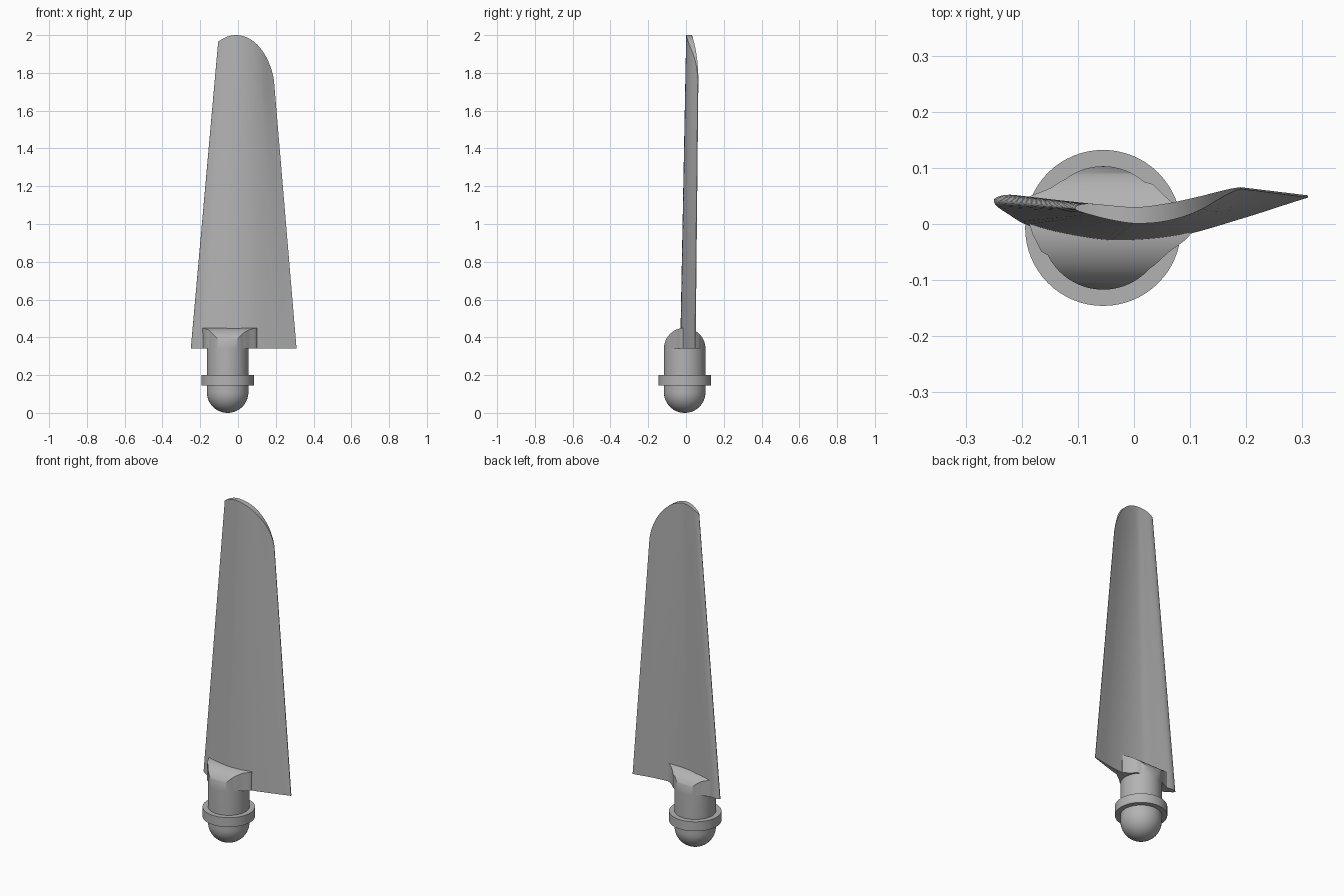
import bpy, bmesh, math

cube = bpy.data.objects.get("Cube")
if cube:
    bpy.data.objects.remove(cube, do_unlink=True)

grey = bpy.data.materials.new("plain grey")
grey.use_nodes = True
GREY = (0.45, 0.45, 0.45, 1)
grey.diffuse_color = GREY
grey.node_tree.nodes["Principled BSDF"].inputs["Base Color"].default_value = GREY

CX, CY, R = -0.055, -0.007, 0.11   # hub axis and radius
ROOT, TOP = 0.34, 2.0              # blade root and tip heights


def finish(name, bm, angle=35):
    bmesh.ops.remove_doubles(bm, verts=bm.verts, dist=1e-5)
    bmesh.ops.dissolve_degenerate(bm, edges=bm.edges, dist=1e-6)
    bmesh.ops.recalc_face_normals(bm, faces=bm.faces)
    mesh = bpy.data.meshes.new(name)
    bm.to_mesh(mesh)
    bm.free()
    mesh.materials.append(grey)
    obj = bpy.data.objects.new(name, mesh)
    bpy.context.collection.objects.link(obj)
    bpy.ops.object.select_all(action='DESELECT')
    bpy.context.view_layer.objects.active = obj
    obj.select_set(True)
    bpy.ops.object.shade_smooth_by_angle(angle=math.radians(angle))
    return obj


def strip(bm, a, b):
    """Quads between two equally long rows of vertices."""
    for i in range(len(a) - 1):
        bm.faces.new((a[i], a[i + 1], b[i + 1], b[i]))


def lathe(name, profile, sides=64):
    bm = bmesh.new()
    cols = [[bm.verts.new((CX + r * math.cos(t), CY + r * math.sin(t), z)) for r, z in profile]
            for t in (2 * math.pi * k / sides for k in range(sides))]
    for k in range(sides):
        strip(bm, cols[k - 1], cols[k])
    return finish(name, bm)


def linear(points, v):
    for (a, p), (b, q) in zip(points, points[1:]):
        if a <= v <= b:
            return p + (q - p) * (v - a) / (b - a)
    return None


def smooth(xs, ys, v):
    """Cubic curve through the points."""
    n = len(xs) - 1
    i = max(k for k in range(n) if xs[k] <= v or k == 0)

    def slope(k):
        a, b = max(k - 1, 0), min(k + 1, n)
        return (ys[b] - ys[a]) / (xs[b] - xs[a])
    h = xs[i + 1] - xs[i]
    t = (v - xs[i]) / h
    return ((2 * t**3 - 3 * t**2 + 1) * ys[i] + (t**3 - 2 * t**2 + t) * h * slope(i)
            + (3 * t**2 - 2 * t**3) * ys[i + 1] + (t**3 - t**2) * h * slope(i + 1))


# Round-ended shaft and its collar
ball = [(R * math.sin(a), R - R * math.cos(a)) for a in (math.pi / 2 * k / 16 for k in range(17))]
lathe("shaft", ball + [(R, ROOT), (0, ROOT)])
lathe("collar", [(0.1, 0.145), (0.139, 0.145), (0.139, 0.2), (0.1, 0.2), (0.1, 0.145)])

# Arched hub head, flaring out along the blade on both sides
flare_right = [(-0.075, 0.035), (-0.05, 0.062), (-0.03, 0.09), (-0.02, 0.1),
               (0.02, 0.1), (0.03, 0.08), (0.045, 0.06), (0.075, 0.03)]
flare_left = [(-0.05, -0.165), (-0.02, -0.18), (0.01, -0.19), (0.048, -0.19),
              (0.063, -0.15), (0.08, -0.125)]
bm = bmesh.new()
loops = []
STEPS = 48
for k in range(STEPS + 1):
    a = math.pi * k / STEPS
    y, w = CY - R * math.cos(a), R * math.sin(a)
    right, left = linear(flare_right, y), linear(flare_left, y)
    x1 = CX + w if right is None else max(CX + w, right)
    x0 = CX - w if left is None else min(CX - w, left)
    corners = [(x0, ROOT), (x1, ROOT), (x1, ROOT + w), (x0, ROOT + w)]
    loop = [bm.verts.new((x, y, z)) for x, z in corners]
    loops.append(loop + loop[:1])
for a, b in zip(loops, loops[1:]):
    strip(bm, a, b)
finish("hub_head", bm)

# Blade: cambered sections lofted from root to tip (knots are square root of chord fraction)
knots = [0, 0.2, 0.32, 0.52, 0.63, 0.77, 0.89, 1]
front = ([0.042, 0.02, -0.001, -0.024, -0.031, -0.021, 0.01, 0.047],
         [0.028, 0.021, 0.016, 0.005, 0.001, 0.006, 0.025, 0.065])
back = ([0.042, 0.052, 0.049, 0.034, 0.022, 0.018, 0.028, 0.051],
        [0.028, 0.035, 0.036, 0.032, 0.03, 0.037, 0.05, 0.068])


def chord_x(u, z):
    lead = -0.25 + 0.0892 * (z - ROOT)
    trail = 0.31 - 0.0843 * (z - ROOT)
    return lead + (trail - lead) * u


def tip_z(x):
    d = x + 0.01
    if d < 0:
        return TOP - 0.035 * (d / 0.095) ** 2
    return 1.68 + 0.32 * math.sqrt(max(0, 1 - (d / 0.207) ** 2))


def column_top(u):
    lo, hi = 1.5, TOP + 0.01
    for _ in range(40):
        mid = (lo + hi) / 2
        if mid < tip_z(chord_x(u, mid)):
            lo = mid
        else:
            hi = mid
    return lo


def blade_column(bm, s, side):
    u = s * s
    y0, y1 = (smooth(knots, ys, s) for ys in side)
    top = column_top(u)
    col = []
    for j in range(13):
        z = ROOT + (top - ROOT) * j / 12
        t = (z - ROOT) / (TOP - ROOT)
        col.append(bm.verts.new((chord_x(u, z), y0 + (y1 - y0) * t, z)))
    return col


bm = bmesh.new()
N = 48
params = [math.sin(math.pi / 2 * k / N) for k in range(N + 1)]
fronts = [blade_column(bm, s, front) for s in params]
backs = [blade_column(bm, s, back) for s in params]
for side in (fronts, backs):
    for a, b in zip(side, side[1:]):
        strip(bm, a, b)
strip(bm, fronts[-1], backs[-1])
for end in (0, -1):
    strip(bm, [c[end] for c in fronts], [c[end] for c in backs])
finish("blade", bm)
